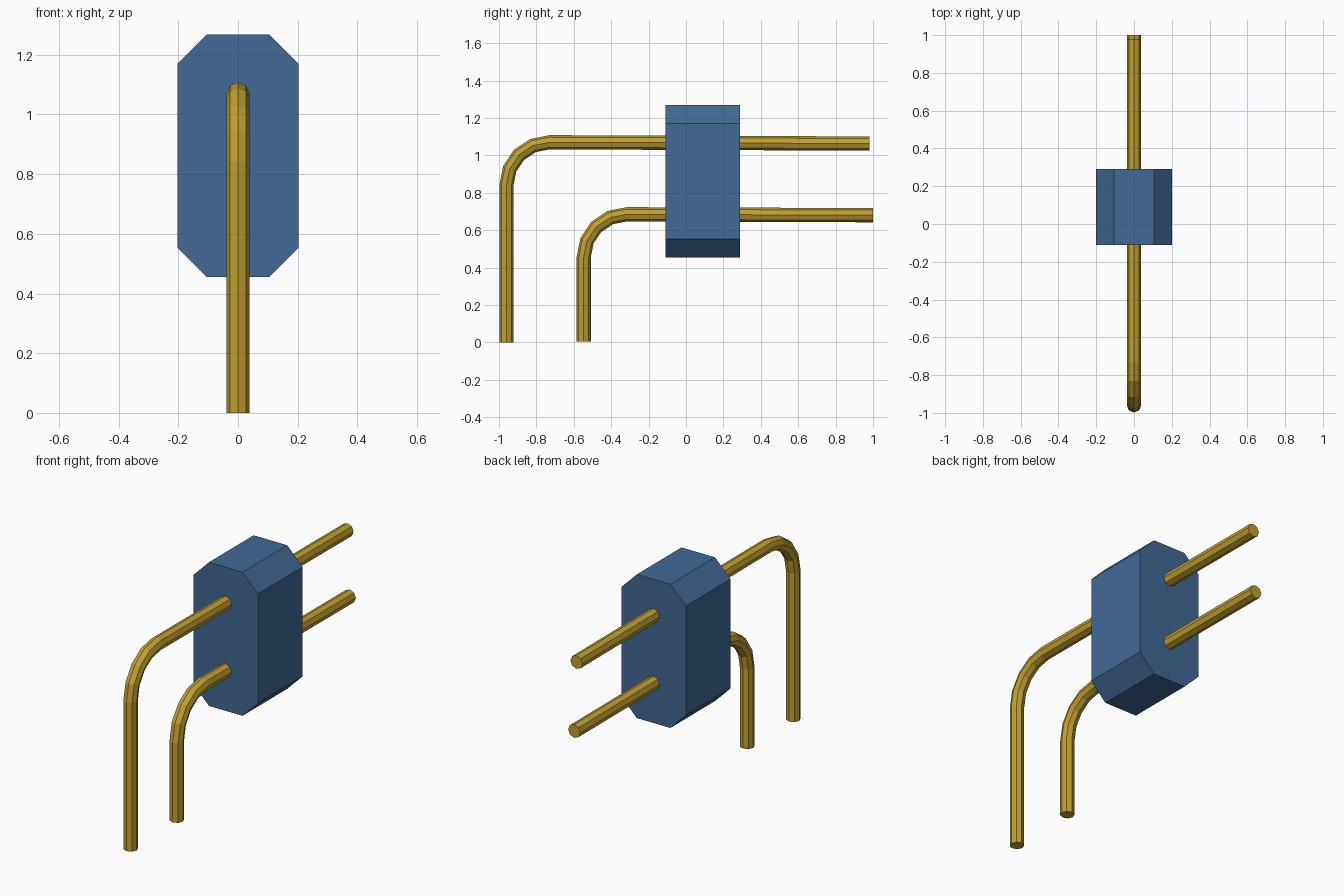
import bpy, bmesh
from math import pi, sin, cos
from mathutils import Vector

cube = bpy.data.objects.get("Cube")
if cube:
    bpy.data.objects.remove(cube, do_unlink=True)


def material(name, rgb):
    m = bpy.data.materials.new(name)
    m.use_nodes = True
    m.diffuse_color = (*rgb, 1)
    m.node_tree.nodes["Principled BSDF"].inputs["Base Color"].default_value = (*rgb, 1)
    return m


blue = material("blue plastic", (0.052, 0.142, 0.305))
gold = material("gold metal", (0.53, 0.35, 0.03))


def finish(name, bm, mat):
    bmesh.ops.recalc_face_normals(bm, faces=bm.faces)
    mesh = bpy.data.meshes.new(name)
    bm.to_mesh(mesh)
    bm.free()
    mesh.materials.append(mat)
    bpy.context.collection.objects.link(bpy.data.objects.new(name, mesh))


def housing(half_width, y0, y1, z0, z1, cut_x, cut_z):
    """Chamfered rectangle extruded from front to back."""
    inner = half_width - cut_x
    outline = [(inner, z0), (half_width, z0 + cut_z), (half_width, z1 - cut_z), (inner, z1)]
    outline += [(-x, z) for x, z in reversed(outline)]
    bm = bmesh.new()
    face = bm.faces.new([bm.verts.new((x, y0, z)) for x, z in outline])
    ext = bmesh.ops.extrude_face_region(bm, geom=[face], use_keep_orig=True)
    moved = [v for v in ext["geom"] if isinstance(v, bmesh.types.BMVert)]
    bmesh.ops.translate(bm, verts=moved, vec=(0, y1 - y0, 0))
    finish("housing", bm, blue)


def pin(name, y_leg, z_foot, z_arm, y_tip, z_tip, bend=0.23, radius=0.038, sides=8, steps=4):
    """Round rod swept up the leg, around the bend and back to the tip."""
    stations = [(y_leg, z_foot, 0)]
    for i in range(steps + 1):
        a = pi / 2 * i / steps
        stations.append((y_leg + bend * (1 - cos(a)), z_arm - bend * (1 - sin(a)), a))
    stations.append((y_tip, z_tip, pi / 2))
    bm = bmesh.new()
    rings = []
    for y, z, a in stations:
        across = Vector((0, cos(a), -sin(a)))
        rings.append([bm.verts.new(Vector((0, y, z)) + radius * (
            Vector((1, 0, 0)) * cos(2 * pi * k / sides) + across * sin(2 * pi * k / sides)))
            for k in range(sides)])
    for r, s in zip(rings, rings[1:]):
        for k in range(sides):
            n = (k + 1) % sides
            bm.faces.new((r[k], r[n], s[n], s[k]))
    bm.faces.new(rings[0])
    bm.faces.new(rings[-1])
    finish(name, bm, gold)


# Plastic block
housing(0.202, -0.11, 0.29, 0.455, 1.268, 0.097, 0.097)

# Bent metal pins
pin("upper_pin", -0.96, 0, 1.07, 0.98, 1.063)
pin("lower_pin", -0.547, 0.005, 0.685, 1.0, 0.68)
